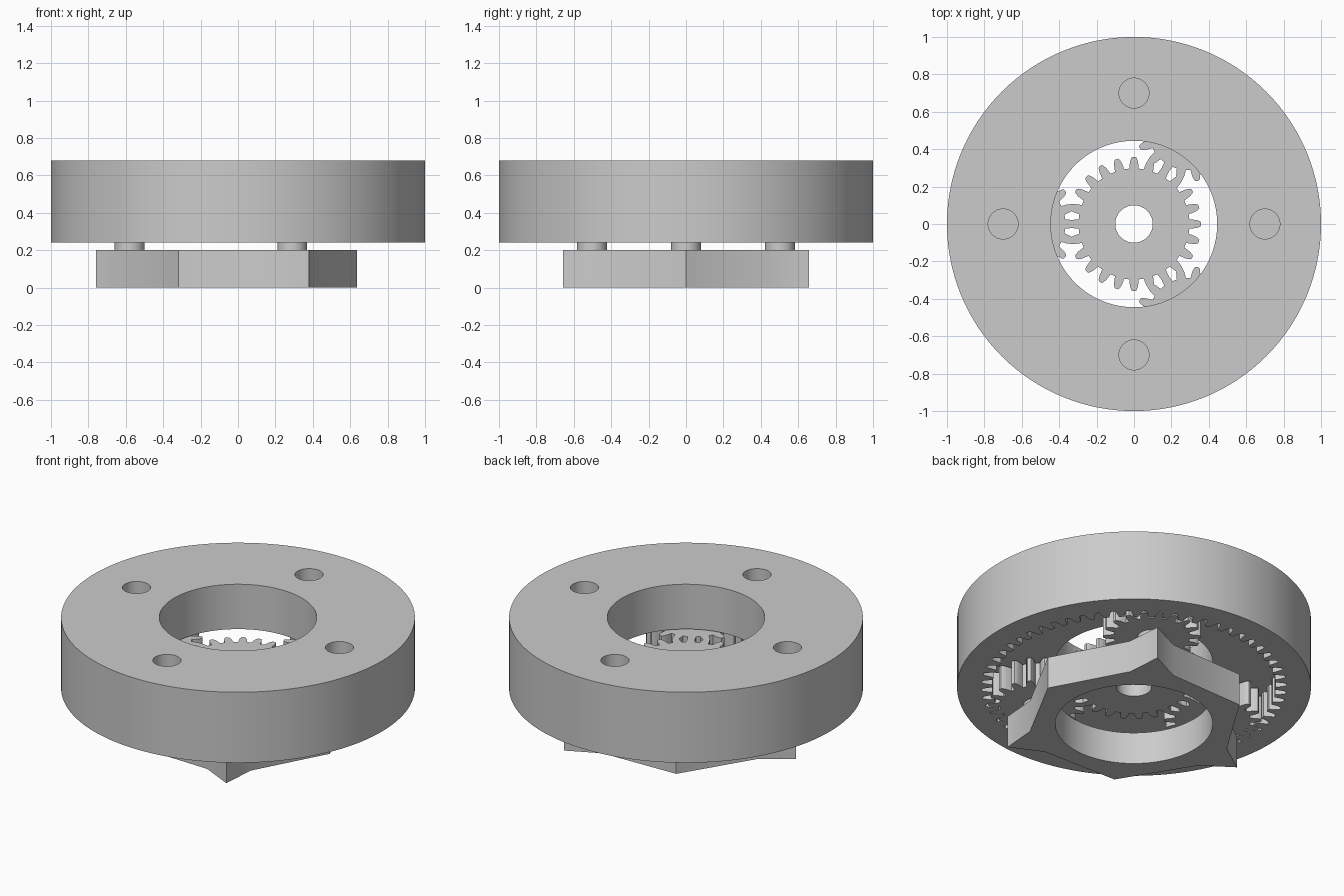
import bpy, bmesh
from math import sin, cos, pi, radians

cube = bpy.data.objects.get("Cube")
if cube:
    bpy.data.objects.remove(cube, do_unlink=True)

steel = bpy.data.materials.new("plain_grey")
steel.use_nodes = True
GREY = (0.6, 0.6, 0.6, 1)
steel.diffuse_color = GREY
steel.node_tree.nodes["Principled BSDF"].inputs["Base Color"].default_value = GREY

ORBIT = 0.58                   # distance from sun axis to planet axis
MODULE = 2 * ORBIT / (24 + 18)  # sun has 24 teeth, planets 18, ring 60
GEAR_Z0, GEAR_Z1, ROOF_Z = 0.24, 0.39, 0.40


def polar(r, a):
    return r * cos(a), r * sin(a)


def circle(r, n=96):
    return [polar(r, 2 * pi * i / n) for i in range(n)]


def gear(teeth, root, tip):
    """Outline with one tooth centred on +x, slightly rounded at the tips."""
    pitch = MODULE * teeth / 2
    flank = [(pitch + root, 0.33), (pitch, 0.25), (pitch + tip * 0.75, 0.16), (pitch + tip, 0.10)]
    tooth = [(r, -f) for r, f in flank] + [(r, f) for r, f in reversed(flank)]
    return [polar(r, 2 * pi * (i + f) / teeth) for i in range(teeth) for r, f in tooth]


def prism(name, outline, z0, z1, at=(0, 0)):
    bm = bmesh.new()
    face = bm.faces.new([bm.verts.new((x + at[0], y + at[1], z0)) for x, y in outline])
    side = bmesh.ops.extrude_face_region(bm, geom=[face])["geom"]
    bmesh.ops.translate(bm, vec=(0, 0, z1 - z0),
                        verts=[v for v in side if isinstance(v, bmesh.types.BMVert)])
    bmesh.ops.recalc_face_normals(bm, faces=bm.faces)
    mesh = bpy.data.meshes.new(name)
    bm.to_mesh(mesh)
    bm.free()
    mesh.materials.append(steel)
    obj = bpy.data.objects.new(name, mesh)
    bpy.context.collection.objects.link(obj)
    return obj


def cut(obj, cutters):
    for c in cutters:
        mod = obj.modifiers.new("cut", 'BOOLEAN')
        mod.operation, mod.solver, mod.object = 'DIFFERENCE', 'EXACT', c
    graph = bpy.context.evaluated_depsgraph_get()
    mesh = bpy.data.meshes.new_from_object(obj.evaluated_get(graph))
    obj.modifiers.clear()
    obj.data = mesh
    for c in cutters:
        bpy.data.objects.remove(c, do_unlink=True)
    return obj


parts = []

# Housing: ring gear recess below, round bore and four blind bolt holes above
housing = prism("housing", circle(1, 128), 0.24, 0.68)
holes = [prism("bore_cutter", circle(0.445), 0.3, 0.8),
         prism("ring_gear_cutter", gear(60, -MODULE, 1.25 * MODULE), 0.1, ROOF_Z)]
holes += [prism("bolt_cutter", circle(0.08, 48), 0.48, 0.8, polar(0.7, k * pi / 2)) for k in range(4)]
parts.append(cut(housing, holes))

# Sun gear with shaft hole
sun = prism("sun_gear", gear(24, -1.25 * MODULE, MODULE), GEAR_Z0, GEAR_Z1)
parts.append(cut(sun, [prism("shaft_cutter", circle(0.1, 48), 0.1, 0.6)]))

# Carrier: three pointed arms around a central opening
outline = []
for k in range(3):
    a = radians(60 + 120 * k)
    for along, across in ((0.58, -0.124), (0.76, 0), (0.58, 0.124)):
        outline.append((along * cos(a) - across * sin(a), along * sin(a) + across * cos(a)))
    outline.append(polar(0.635, a + pi / 3))
carrier = prism("carrier", outline, 0, 0.2)
parts.append(cut(carrier, [prism("carrier_cutter", circle(0.445), -0.1, 0.3)]))

# Planet gears on carrier pins
for k, name in enumerate(("left_rear", "right", "left_front")):
    at = polar(ORBIT, radians(60 + 120 * k))
    planet = prism(name + "_planet_gear", gear(18, -1.25 * MODULE, MODULE), GEAR_Z0, GEAR_Z1, at)
    parts.append(cut(planet, [prism("pin_cutter", circle(0.08, 48), 0.1, 0.6, at)]))
    parts.append(prism(name + "_pin", circle(0.08, 48), 0.2, GEAR_Z1, at))

# Smooth round walls, keep edges sharp
bpy.ops.object.select_all(action='DESELECT')
for p in parts:
    p.select_set(True)
bpy.context.view_layer.objects.active = parts[0]
bpy.ops.object.shade_smooth_by_angle(angle=radians(25))
